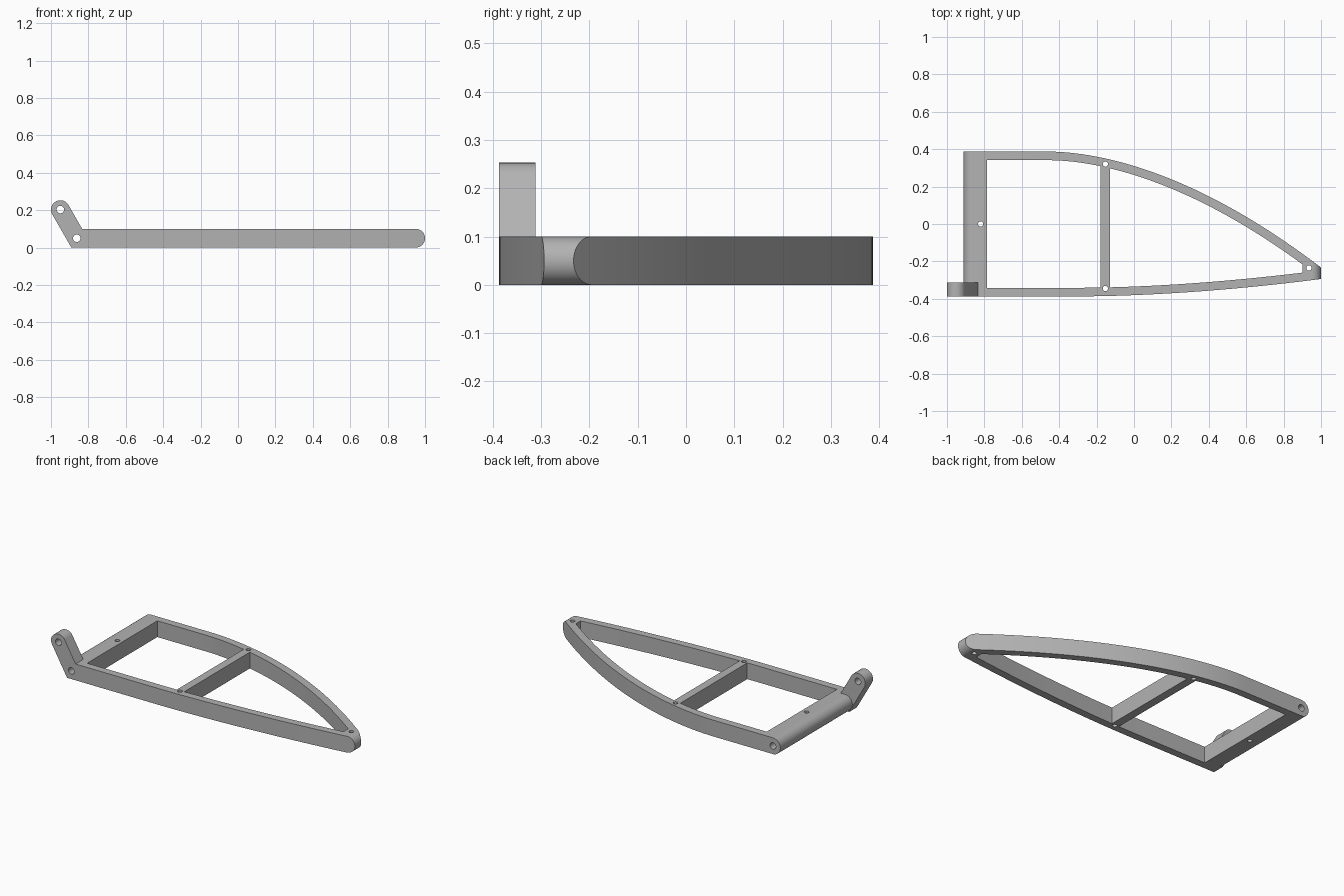
import bpy, bmesh, math
from mathutils import Vector

cube = bpy.data.objects.get("Cube")
if cube:
    bpy.data.objects.remove(cube)

grey = bpy.data.materials.new("mid_grey")
grey.use_nodes = True
colour = (0.45, 0.45, 0.45, 1)
grey.diffuse_color = colour
grey.node_tree.nodes["Principled BSDF"].inputs["Base Color"].default_value = colour

HALF, R = 0.387, 0.05          # half depth, edge radius
PIVOT, TIP = Vector((-0.862, 0.05)), Vector((-0.95, 0.203))
RIB_L, RIB_R = -0.178, -0.128


def prism(name, points, axis, low, high):
    """Extrude a 2D outline along y (points are x,z) or z (points are x,y)."""
    def place(p, d):
        return (p[0], p[1], d) if axis == "z" else (p[0], d, p[1])
    bm = bmesh.new()
    face = bm.faces.new([bm.verts.new(place(p, low)) for p in points])
    ext = bmesh.ops.extrude_face_region(bm, geom=[face])
    moved = [v for v in ext["geom"] if isinstance(v, bmesh.types.BMVert)]
    shift = (0, 0, high - low) if axis == "z" else (0, high - low, 0)
    bmesh.ops.translate(bm, verts=moved, vec=shift)
    bmesh.ops.recalc_face_normals(bm, faces=bm.faces)
    mesh = bpy.data.meshes.new(name)
    bm.to_mesh(mesh)
    bm.free()
    ob = bpy.data.objects.new(name, mesh)
    mesh.materials.append(grey)
    bpy.context.collection.objects.link(ob)
    return ob


def arc(centre, radius, start, end, steps):
    angles = [math.radians(start + (end - start) * i / steps) for i in range(steps + 1)]
    return [(centre[0] + radius * math.cos(a), centre[1] + radius * math.sin(a)) for a in angles]


def circle(centre, radius):
    return arc(centre, radius, 0, 360, 32)[:-1]


def combine(target, tool, operation):
    mod = target.modifiers.new(operation.lower(), "BOOLEAN")
    mod.operation, mod.object, mod.solver = operation, tool, "EXACT"
    bpy.context.view_layer.objects.active = target
    bpy.ops.object.modifier_apply(modifier=mod.name)
    bpy.data.objects.remove(tool)


# Curved edges of the frame
def upper(x):
    return HALF - 0.62 * (max(0, x + 0.45) / 1.45) ** 1.785


def lower(x):
    return -HALF + 0.093 * (max(0, x + 0.3) / 1.3) ** 1.8


def inset(curve, x, sign, wall=0.046):
    slope = (curve(x + 0.001) - curve(x - 0.001)) / 0.002
    return curve(x) + sign * wall * math.sqrt(1 + slope * slope)


def span(a, b, n):
    return [a + (b - a) * i / n for i in range(n + 1)]


# Main frame with rounded hinge edge and rounded nose
xs = [-0.92] + span(-0.45, 1.01, 48)
outline = [(x, lower(x)) for x in xs] + [(x, upper(x)) for x in reversed(xs)]
frame = prism("wing_frame", outline, "z", 0, 2 * R)
stadium = arc(PIVOT, R, 90, 270, 24) + arc((0.95, R), R, -90, 90, 24)
combine(frame, prism("edge_rounding", stadium, "y", -0.5, 0.5), "INTERSECT")

# Two windows separated by the cross rib
for a, b in ((-0.787, RIB_L), (RIB_R, 0.9)):
    xs = span(a, b, 32)
    window = [(x, inset(lower, x, 1)) for x in xs]
    window += [(x, inset(upper, x, -1)) for x in reversed(xs)]
    combine(frame, prism("window_cutter", window, "z", -0.1, 0.2), "DIFFERENCE")

# Control horn at the front hinge corner, flat at the base
along = (TIP - PIVOT).normalized()
side = Vector((along.y, -along.x)) * R
heading = math.degrees(math.atan2(along.y, along.x))
left, right = PIVOT - side, PIVOT + side
foot = left - along * (left.y / along.y)
horn = arc(TIP, R, heading - 90, heading + 90, 24) + [tuple(foot), (right.x, 0), tuple(right)]
combine(frame, prism("control_horn", horn, "y", -HALF, -0.312), "UNION")

# Hinge bore and horn eye
for centre in (PIVOT, TIP):
    combine(frame, prism("bore_cutter", circle(centre, 0.02), "y", -0.5, 0.5), "DIFFERENCE")

# Vertical pin holes
for centre in ((-0.82, 0), (-0.153, 0.32), (-0.153, -0.345), (0.935, -0.235)):
    combine(frame, prism("pin_cutter", circle(centre, 0.014), "z", -0.1, 0.2), "DIFFERENCE")

bpy.ops.object.select_all(action="DESELECT")
frame.select_set(True)
bpy.context.view_layer.objects.active = frame
bpy.ops.object.shade_smooth_by_angle(angle=math.radians(30))
